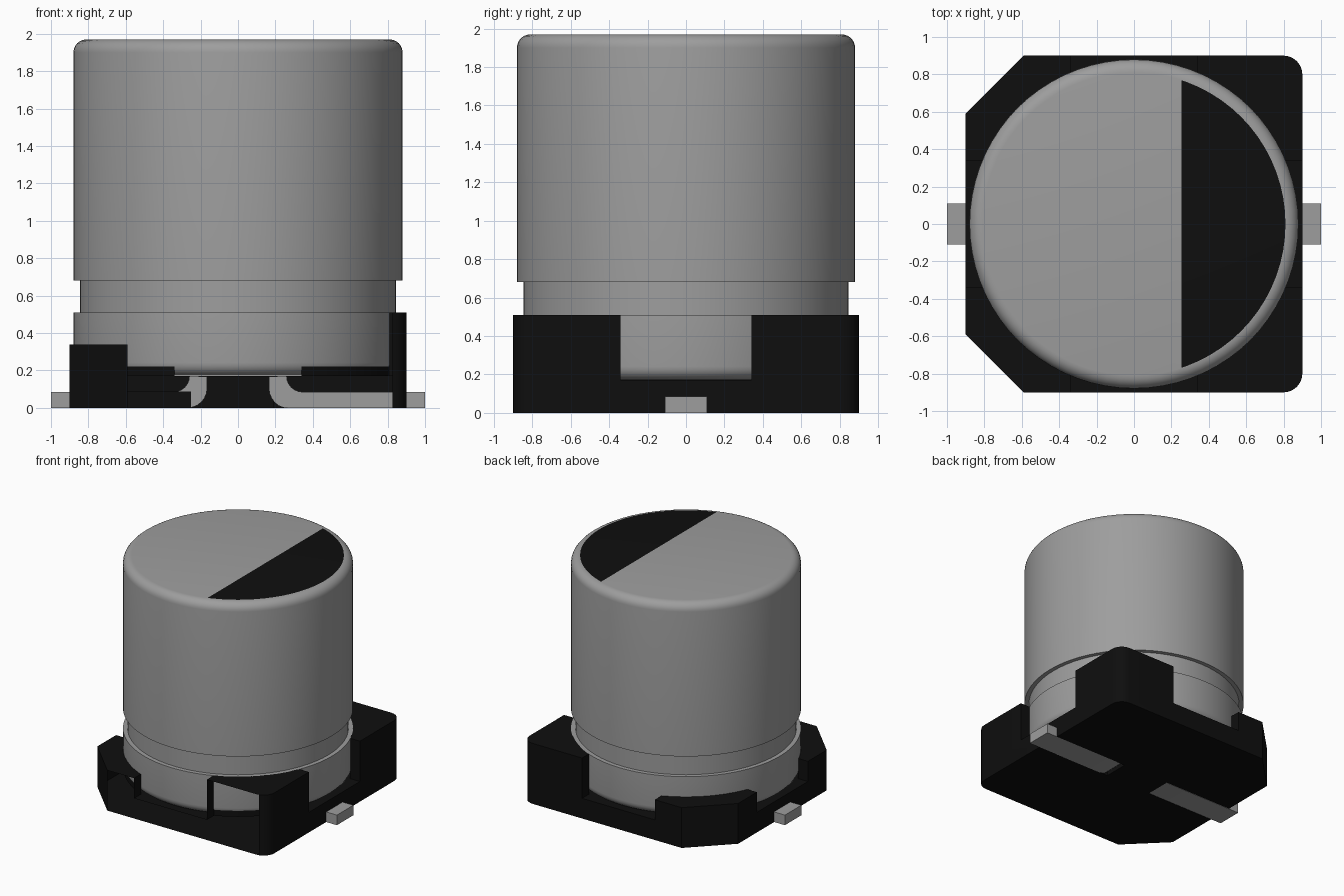
import bpy, bmesh, math
from mathutils import Vector

if "Cube" in bpy.data.objects:
    bpy.data.objects.remove(bpy.data.objects["Cube"])


def material(name, rgb):
    m = bpy.data.materials.new(name)
    m.diffuse_color = (*rgb, 1)
    m.use_nodes = True
    m.node_tree.nodes["Principled BSDF"].inputs["Base Color"].default_value = m.diffuse_color
    return m


GREY = material("brushed_metal_grey", (0.34, 0.34, 0.34))
BLACK = material("plastic_black", (0.0045, 0.0045, 0.0045))


def add_object(name, bm, *mats):
    bmesh.ops.recalc_face_normals(bm, faces=bm.faces)
    me = bpy.data.meshes.new(name)
    bm.to_mesh(me)
    bm.free()
    for m in mats:
        me.materials.append(m)
    ob = bpy.data.objects.new(name, me)
    bpy.context.collection.objects.link(ob)
    return ob


def smooth(ob):
    bpy.ops.object.select_all(action='DESELECT')
    ob.select_set(True)
    bpy.context.view_layer.objects.active = ob
    bpy.ops.object.shade_smooth_by_angle(angle=math.radians(30))


def extrude(points, offset):
    """Prism from a closed 3D outline."""
    bm = bmesh.new()
    f = bm.faces.new([bm.verts.new(p) for p in points])
    r = bmesh.ops.extrude_face_region(bm, geom=[f], use_keep_orig=True)
    vs = [v for v in r["geom"] if isinstance(v, bmesh.types.BMVert)]
    bmesh.ops.translate(bm, verts=vs, vec=Vector(offset))
    return bm


def arc(cx, cy, r, a0, a1, n=6):
    return [(cx + r * math.cos(math.radians(a0 + (a1 - a0) * i / n)),
             cy + r * math.sin(math.radians(a0 + (a1 - a0) * i / n)))
            for i in range(n + 1)]


# can: lathed profile with rounded ends and a neck groove
profile = (arc(0.81, 0.242, 0.07, -90, 0)
           + [(0.88, 0.51), (0.845, 0.51), (0.845, 0.68), (0.88, 0.68)]
           + arc(0.81, 1.90, 0.07, 0, 90))
SIDES = 72
bm = bmesh.new()
rings = []
for r, z in profile:
    rings.append([bm.verts.new((r * math.cos(2 * math.pi * i / SIDES),
                                r * math.sin(2 * math.pi * i / SIDES), z))
                  for i in range(SIDES)])
for a, b in zip(rings, rings[1:]):
    for i in range(SIDES):
        j = (i + 1) % SIDES
        bm.faces.new((a[i], a[j], b[j], b[i]))
bm.faces.new(rings[0][::-1])
top = bm.faces.new(rings[-1])

# polarity mark: the top disc is split and one side painted
bmesh.ops.bisect_plane(bm, geom=[top] + list(top.edges) + list(top.verts),
                       plane_co=(0.255, 0, 0), plane_no=(1, 0, 0))
for f in bm.faces:
    if f.calc_center_median().z > 1.969 and f.calc_center_median().x > 0.255:
        f.material_index = 1
smooth(add_object("can", bm, GREY, BLACK))

# base: square with two chamfered and two rounded corners
outline = ([(-0.59, -0.9)] + arc(0.8, -0.8, 0.1, -90, 0)
           + arc(0.8, 0.8, 0.1, 0, 90)
           + [(-0.59, 0.9), (-0.9, 0.59), (-0.9, -0.59)])
base = add_object("base", extrude([(x, y, 0) for x, y in outline],
                                  (0, 0, 0.51)), BLACK)


def box(x0, x1, y, z0, z1):
    pts = [(x0, -y, z0), (x1, -y, z0), (x1, y, z0), (x0, y, z0)]
    return extrude(pts, (0, 0, z1 - z0))


FLOOR = 0.17
bore = [(x, y, FLOOR) for x, y in arc(0, 0, 0.876, 0, 360, SIDES)[:-1]]
cuts = [
    extrude(bore, (0, 0, 1)),               # round seat
    box(-1.5, 1.5, 0.34, FLOOR, 1.0),       # side openings
    box(-0.34, 0.34, 1.5, FLOOR, 1.0),      # front and back openings
    box(-1.5, -0.34, 1.5, 0.34, 1.0),       # lower posts on the chamfered side
    box(-1.5, -0.25, 0.113, -0.2, 0.087),   # lead slots
    box(0.19, 1.5, 0.107, -0.2, 0.083),
]
for i, c in enumerate(cuts):
    cutter = add_object("cutter", c, BLACK)
    cutter.hide_render = True
    mod = base.modifiers.new("cut", 'BOOLEAN')
    mod.object = cutter
    mod.operation = 'DIFFERENCE'
    mod.solver = 'EXACT'
    dg = bpy.context.evaluated_depsgraph_get()
    me = bpy.data.meshes.new_from_object(base.evaluated_get(dg))
    base.modifiers.clear()
    base.data = me
    bpy.data.objects.remove(cutter)

# open front: the flat front wall is left out
bm = bmesh.new()
bm.from_mesh(base.data)
front = [f for f in bm.faces
         if f.normal.y < -0.99 and f.calc_center_median().y < -0.895]
bmesh.ops.delete(bm, geom=front, context='FACES')
for f in bm.faces:
    f.material_index = 0
bm.to_mesh(base.data)
bm.free()
base.data.materials.clear()
base.data.materials.append(BLACK)
smooth(base)

# leads: flat bars bent upward under the can
lead = ([(1.0, 0.085), (1.0, 0.0)] + arc(0.27, 0.105, 0.105, 270, 180)
        + [(0.165, 0.168)] + arc(0.345, 0.17, 0.085, 180, 270))
for side, name in ((1, "lead_right"), (-1, "lead_left")):
    pts = [(side * x, -0.11, z) for x, z in lead]
    smooth(add_object(name, extrude(pts, (0, 0.22, 0)), GREY))
